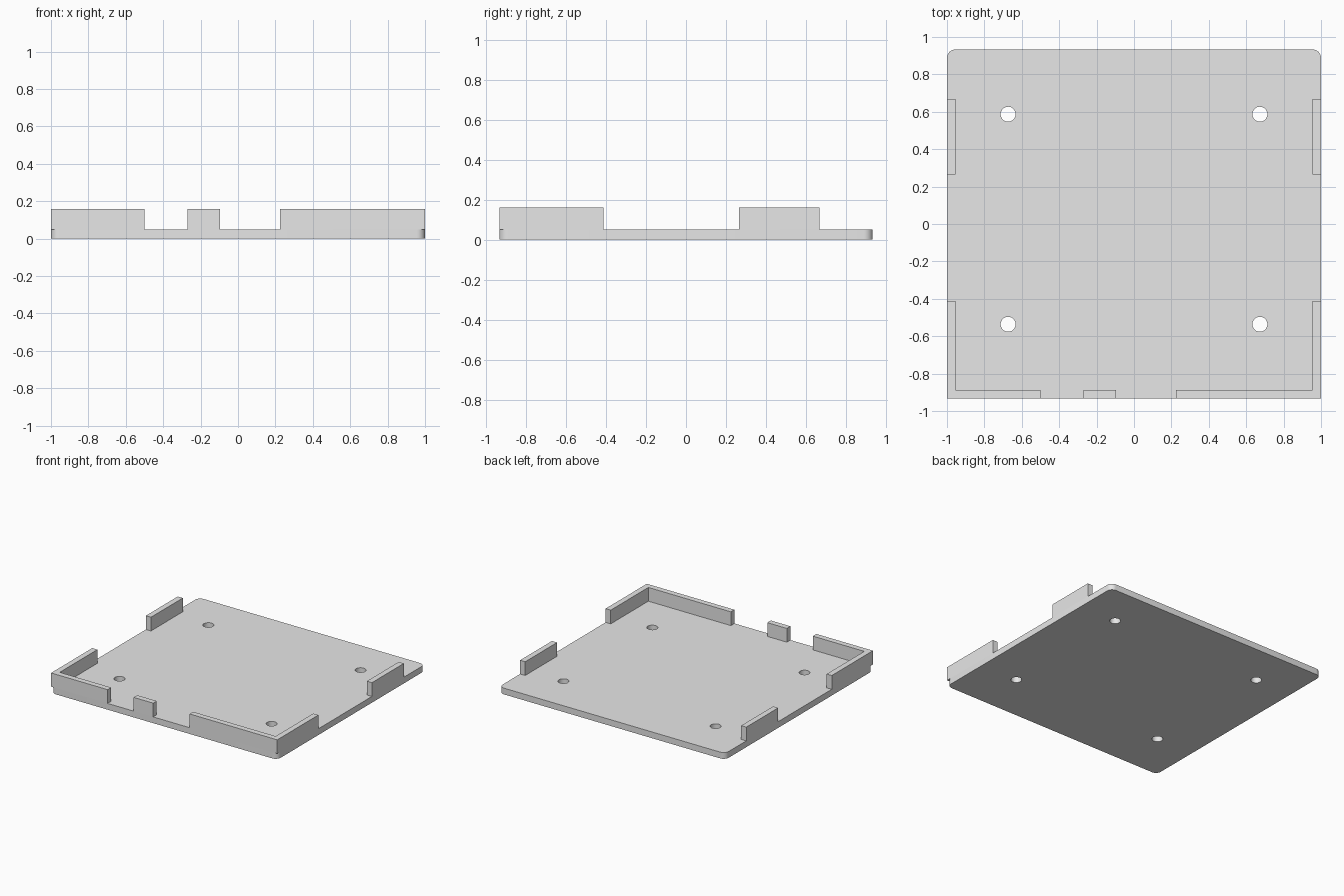
import bpy
import bmesh

default = bpy.data.objects.get("Cube")
if default:
    bpy.data.objects.remove(default, do_unlink=True)

X, Y = 1.0, 0.933            # half sizes of the tray
BASE, TOP = 0.05, 0.16       # plate height, wall height
WALL = 0.045                 # wall thickness
HOLE_X, HOLE_YS, HOLE_R = 0.673, (0.587, -0.536), 0.04

grey = bpy.data.materials.new("light_grey")
grey.use_nodes = True
color = (0.8, 0.8, 0.8, 1.0)
grey.diffuse_color = color
grey.node_tree.nodes["Principled BSDF"].inputs["Base Color"].default_value = color


def prism(name, outline, z0, z1):
    """Extrude a flat outline from z0 up to z1."""
    bm = bmesh.new()
    face = bm.faces.new([bm.verts.new((x, y, z0)) for x, y in outline])
    up = bmesh.ops.extrude_face_region(bm, geom=[face])["geom"]
    for v in up:
        if isinstance(v, bmesh.types.BMVert):
            v.co.z = z1
    bmesh.ops.recalc_face_normals(bm, faces=bm.faces)
    mesh = bpy.data.meshes.new(name)
    bm.to_mesh(mesh)
    bm.free()
    mesh.materials.append(grey)
    obj = bpy.data.objects.new(name, mesh)
    bpy.context.collection.objects.link(obj)
    return obj


def box(name, x0, x1, y0, y1):
    return prism(name, [(x0, y0), (x1, y0), (x1, y1), (x0, y1)], BASE, TOP)


# Base plate with rounded vertical corners
plate = prism("base_plate", [(-X, -Y), (X, -Y), (X, Y), (-X, Y)], 0, BASE)
bm = bmesh.new()
bm.from_mesh(plate.data)
corners = [e for e in bm.edges if abs(e.verts[0].co.z - e.verts[1].co.z) > 0.01]
bmesh.ops.bevel(bm, geom=corners, offset=WALL, segments=8, profile=0.5, affect='EDGES')
bm.to_mesh(plate.data)
bm.free()

# Four screw holes
for x in (-HOLE_X, HOLE_X):
    for y in HOLE_YS:
        bpy.ops.mesh.primitive_cylinder_add(vertices=32, radius=HOLE_R, depth=0.3, location=(x, y, 0))
        cutter = bpy.context.object
        cutter.name = "hole_cutter"
        cutter.data.materials.append(grey)
        cut = plate.modifiers.new("hole", 'BOOLEAN')
        cut.operation = 'DIFFERENCE'
        cut.solver = 'EXACT'
        cut.object = cutter
        bpy.context.view_layer.objects.active = plate
        bpy.ops.object.modifier_apply(modifier=cut.name)
        bpy.data.objects.remove(cutter, do_unlink=True)

bpy.ops.object.select_all(action='DESELECT')
plate.select_set(True)
bpy.context.view_layer.objects.active = plate
bpy.ops.object.shade_smooth_by_angle()

# Corner walls at the front and short walls on the sides
for side, s, inner_end in (("left", 1, 0.225), ("right", -1, 0.5)):
    prism(side + "_corner_wall",
          [(s * inner_end, -Y), (s * X, -Y), (s * X, -0.413), (s * (X - WALL), -0.413),
           (s * (X - WALL), -Y + WALL), (s * inner_end, -Y + WALL)], BASE, TOP)
    x0, x1 = sorted((s * X, s * (X - WALL)))
    box(side + "_side_wall", x0, x1, 0.264, 0.667)

# Small wall between the front openings
box("front_tab", -0.27, -0.097, -Y, -Y + WALL)
